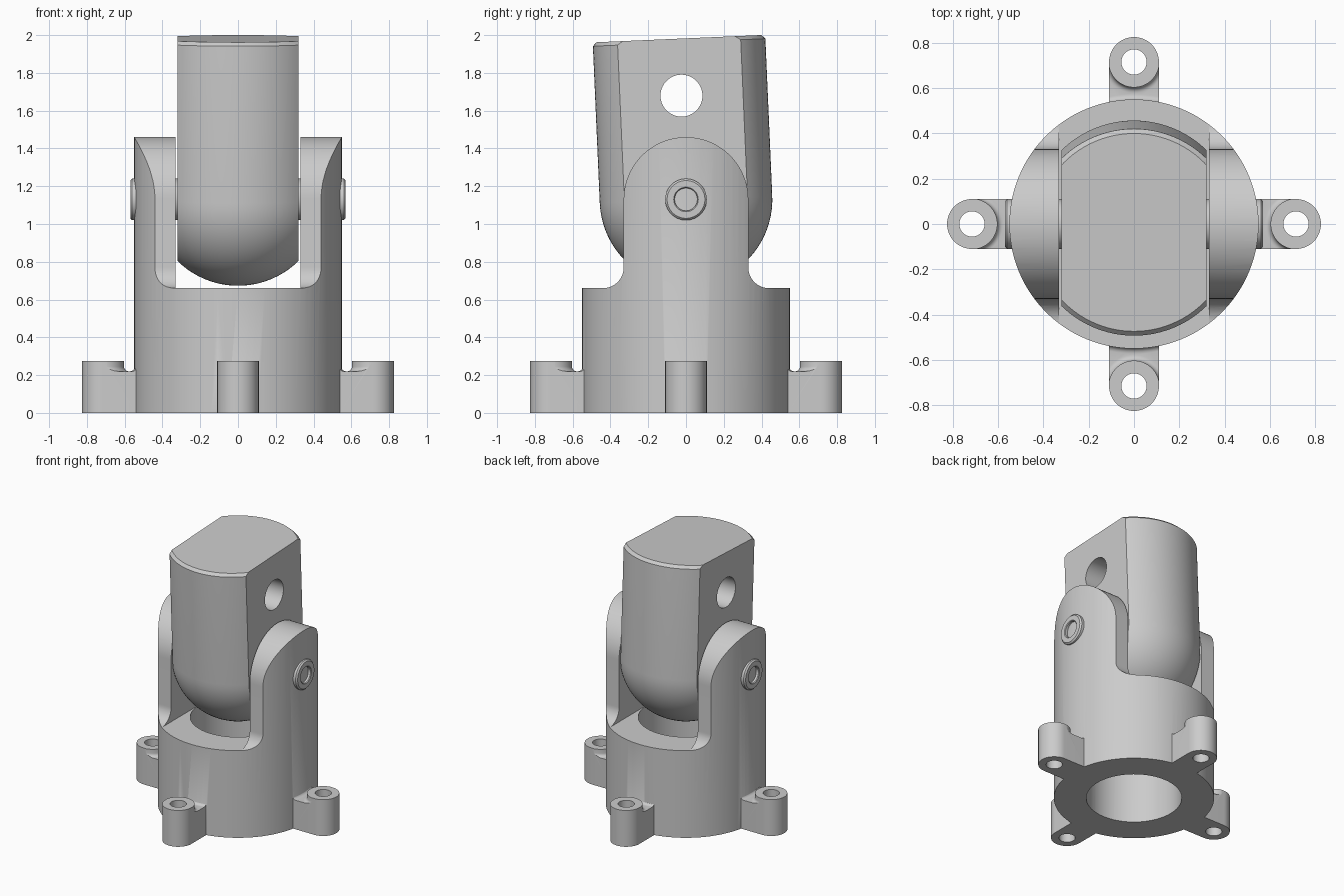
import bpy, bmesh
from math import sin, cos, pi, radians
from mathutils import Matrix

if "Cube" in bpy.data.objects:
    bpy.data.objects.remove(bpy.data.objects["Cube"])


def make(name, bm):
    bmesh.ops.recalc_face_normals(bm, faces=bm.faces)
    me = bpy.data.meshes.new(name)
    bm.to_mesh(me)
    bm.free()
    ob = bpy.data.objects.new(name, me)
    bpy.context.collection.objects.link(ob)
    return ob


def arc(cx, cy, r, a0, a1, n=12):
    return [(cx + r * cos(radians(a0 + (a1 - a0) * i / n)),
             cy + r * sin(radians(a0 + (a1 - a0) * i / n))) for i in range(n + 1)]


def revolve(name, profile, seg=96, center=(0, 0, 0), along_x=False):
    """Spin a closed (radius, height) outline around z, or around x."""
    bm = bmesh.new()
    rings = []
    for r, z in profile:
        if r < 1e-6:
            rings.append([bm.verts.new((0, 0, z))] * seg)
        else:
            rings.append([bm.verts.new((r * cos(2 * pi * i / seg), r * sin(2 * pi * i / seg), z))
                          for i in range(seg)])
    for k, a in enumerate(rings):
        b = rings[(k + 1) % len(rings)]
        for i in range(seg):
            j = (i + 1) % seg
            vs = list(dict.fromkeys((a[i], a[j], b[j], b[i])))
            if len(vs) > 2:
                bm.faces.new(vs)
    m = Matrix.Translation(center)
    if along_x:
        m = m @ Matrix.Rotation(pi / 2, 4, 'Y')
    bmesh.ops.transform(bm, matrix=m, verts=bm.verts)
    return make(name, bm)


def cylinder(name, r, z0, z1, seg=96, **kw):
    return revolve(name, [(0, z0), (r, z0), (r, z1), (0, z1)], seg, **kw)


def prism(name, pts, d0, d1, axis='z'):
    """Extrude an outline: (y, z) along x, or (x, y) along z."""
    bm = bmesh.new()
    put = (lambda p, d: (d, p[0], p[1])) if axis == 'x' else (lambda p, d: (p[0], p[1], d))
    lo = [bm.verts.new(put(p, d0)) for p in pts]
    hi = [bm.verts.new(put(p, d1)) for p in pts]
    bm.faces.new(lo)
    bm.faces.new(hi)
    for i in range(len(pts)):
        j = (i + 1) % len(pts)
        bm.faces.new((lo[i], lo[j], hi[j], hi[i]))
    return make(name, bm)


def box(name, x0, x1, y0, y1, z0, z1):
    return prism(name, [(x0, y0), (x1, y0), (x1, y1), (x0, y1)], z0, z1)


def combine(ob, other, op):
    mod = ob.modifiers.new("cut", 'BOOLEAN')
    mod.operation, mod.object, mod.solver = op, other, 'EXACT'
    bpy.context.view_layer.objects.active = ob
    bpy.ops.object.modifier_apply(modifier=mod.name)
    bpy.data.objects.remove(other, do_unlink=True)


def smooth(ob):
    bpy.ops.object.select_all(action='DESELECT')
    ob.select_set(True)
    bpy.context.view_layer.objects.active = ob
    bpy.ops.object.shade_smooth_by_angle(angle=radians(25))


PIVOT = 1.13

# Fork base: round body trimmed to the side outline of the two ears
base = cylinder("fork_base", 0.55, -0.05, 1.6)
half = [(0.7, -0.2), (0.7, 0.66)] + arc(0.44, 0.77, 0.11, 270, 180)
outline = half + arc(0, PIVOT, 0.33, 0, 180, 40) + [(-y, z) for y, z in reversed(half)]
combine(base, prism("side_outline", outline, -0.8, 0.8, 'x'), 'INTERSECT')
combine(base, box("slot", -0.33, 0.33, -0.8, 0.8, 0.66, 1.8), 'DIFFERENCE')
combine(base, cylinder("bore", 0.328, -0.3, 0.9), 'DIFFERENCE')

# Four mounting lugs with filleted bosses
for k in range(4):
    lug = box("lug", 0.4, 0.9, -0.2, 0.2, -0.1, 0.22)
    boss = [(0, 0.1), (0.137, 0.1)] + arc(0.137, 0.245, 0.025, 270, 180, 6) + [(0.112, 0.4), (0, 0.4)]
    combine(lug, revolve("boss", boss, 64, center=(0.715, 0, 0)), 'UNION')
    web = [(0.45, 0.1), (0.572, 0.1)] + arc(0.572, 0.245, 0.025, 270, 180, 6) + [(0.45, 0.245)]
    combine(lug, revolve("web", web), 'UNION')
    stadium = [(0.45, -0.11)] + arc(0.715, 0, 0.11, -90, 90, 32) + [(0.45, 0.11)]
    combine(lug, prism("lug_outline", stadium, -0.03, 0.275), 'INTERSECT')
    combine(lug, cylinder("bolt_hole", 0.056, -0.3, 0.6, 40, center=(0.715, 0, 0)), 'DIFFERENCE')
    lug.data.transform(Matrix.Rotation(k * pi / 2, 4, 'Z'))
    combine(base, lug, 'UNION')
combine(base, box("floor_trim", -2, 2, -2, 2, -1, 0), 'DIFFERENCE')
smooth(base)

# Swinging tongue: round-bottomed bar with two flats and a cross hole
R, H = 0.457, 0.852
tongue = revolve("tongue", arc(0, 0, R, -90, 0, 20) + [(R, H - 0.02), (R - 0.02, H), (0, H)])
tongue.data.vertices[0].co.x = 0
combine(tongue, box("flats", -0.32, 0.32, -1, 1, -1, 1.5), 'INTERSECT')
combine(tongue, cylinder("cross_hole", 0.111, -0.8, 0.8, 64, center=(0, 0, 0.55), along_x=True), 'DIFFERENCE')
tongue.location.z = PIVOT
tongue.rotation_euler.x = radians(2.5)
smooth(tongue)

# Hinge pin with recessed ends
end = [(0, 0.5), (0.06, 0.5), (0.06, 0.565), (0.065, 0.57), (0.1, 0.57), (0.11, 0.56)]
pin = revolve("hinge_pin", end + [(r, -x) for r, x in reversed(end)], 64,
              center=(0, 0, PIVOT), along_x=True)
smooth(pin)
